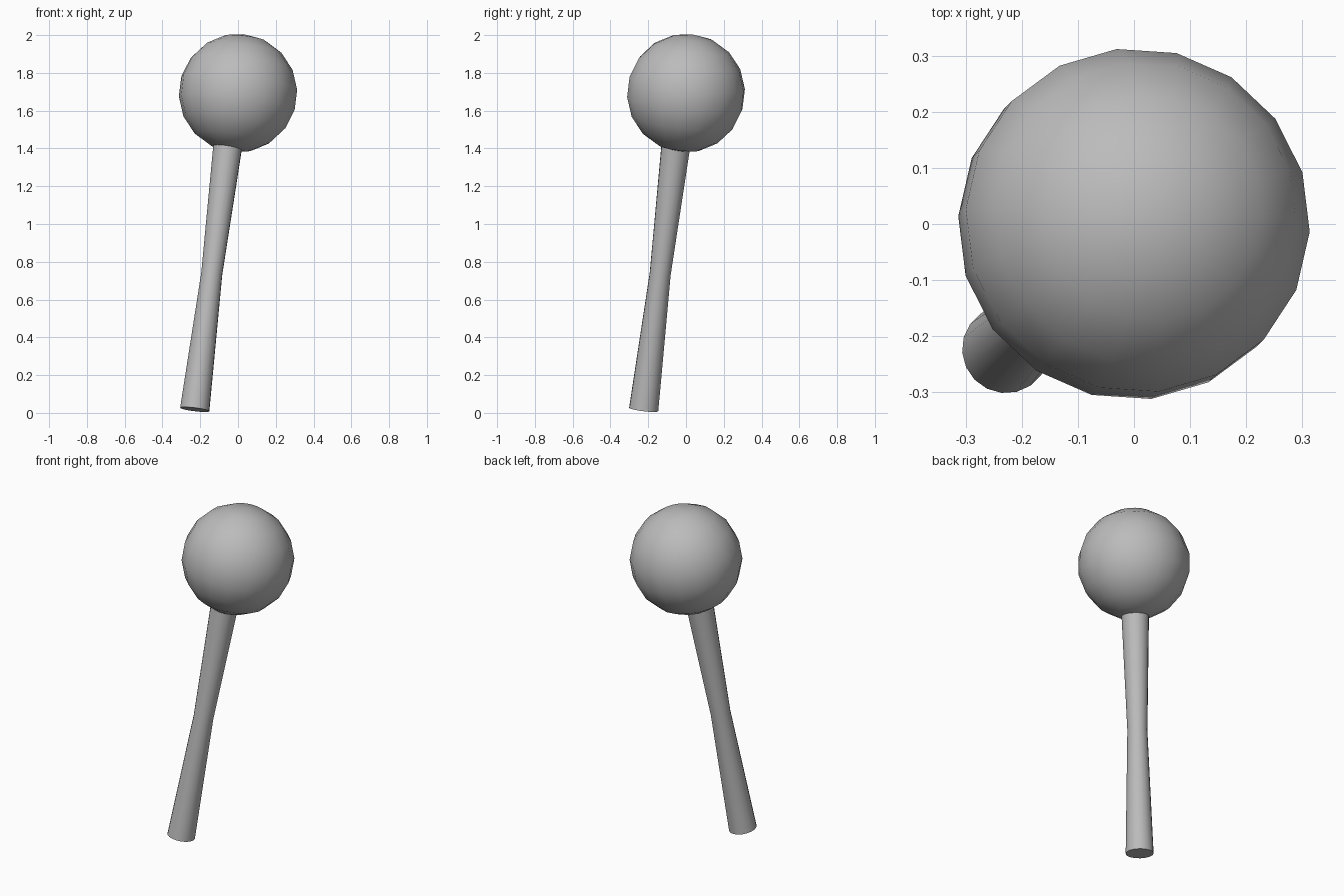
import bpy, bmesh, math
from mathutils import Vector, Matrix

cube = bpy.data.objects.get("Cube")
if cube:
    bpy.data.objects.remove(cube, do_unlink=True)

grey = bpy.data.materials.new("plain_grey")
grey.use_nodes = True
colour = (0.5, 0.5, 0.5, 1)
grey.diffuse_color = colour
grey.node_tree.nodes["Principled BSDF"].inputs["Base Color"].default_value = colour

SIDES = 18
foot = Vector((-0.229, -0.224, 0.018))
neck = Vector((-0.049, -0.049, 1.455))
lean = (neck - foot).to_track_quat("Z", "Y").to_matrix().to_4x4()


def add_part(name, bm, matrix):
    mesh = bpy.data.meshes.new(name)
    bmesh.ops.recalc_face_normals(bm, faces=bm.faces)
    bm.transform(matrix)
    bm.to_mesh(mesh)
    bm.free()
    mesh.materials.append(grey)
    obj = bpy.data.objects.new(name, mesh)
    bpy.context.collection.objects.link(obj)
    bpy.ops.object.select_all(action="DESELECT")
    obj.select_set(True)
    bpy.context.view_layer.objects.active = obj
    bpy.ops.object.shade_smooth_by_angle(angle=math.radians(40))
    return obj


# Ball head, leaning with the handle
upright = Vector((0, 0, 1)).rotation_difference(neck - foot).to_matrix().to_4x4()
bm = bmesh.new()
bmesh.ops.create_uvsphere(bm, u_segments=SIDES, v_segments=9, radius=0.314)
add_part("ball_head", bm, Matrix.Translation((0, 0, 1.693)) @ upright
         @ Matrix.Rotation(math.radians(6.6), 4, "Z"))

# Handle with a narrow waist and flat ends
length = (neck - foot).length
bm = bmesh.new()
rings = []
for along, radius in ((0, 0.078), (0.5, 0.056), (1, 0.078)):
    ring = bmesh.ops.create_circle(bm, segments=SIDES, radius=radius,
                                   matrix=Matrix.Translation((0, 0, along * length)))
    rings.append(ring["verts"])
for low, high in zip(rings, rings[1:]):
    for i in range(SIDES):
        j = (i + 1) % SIDES
        bm.faces.new((low[i], low[j], high[j], high[i]))
bm.faces.new(rings[0])
bm.faces.new(rings[-1])
add_part("handle", bm, Matrix.Translation(foot) @ lean)
